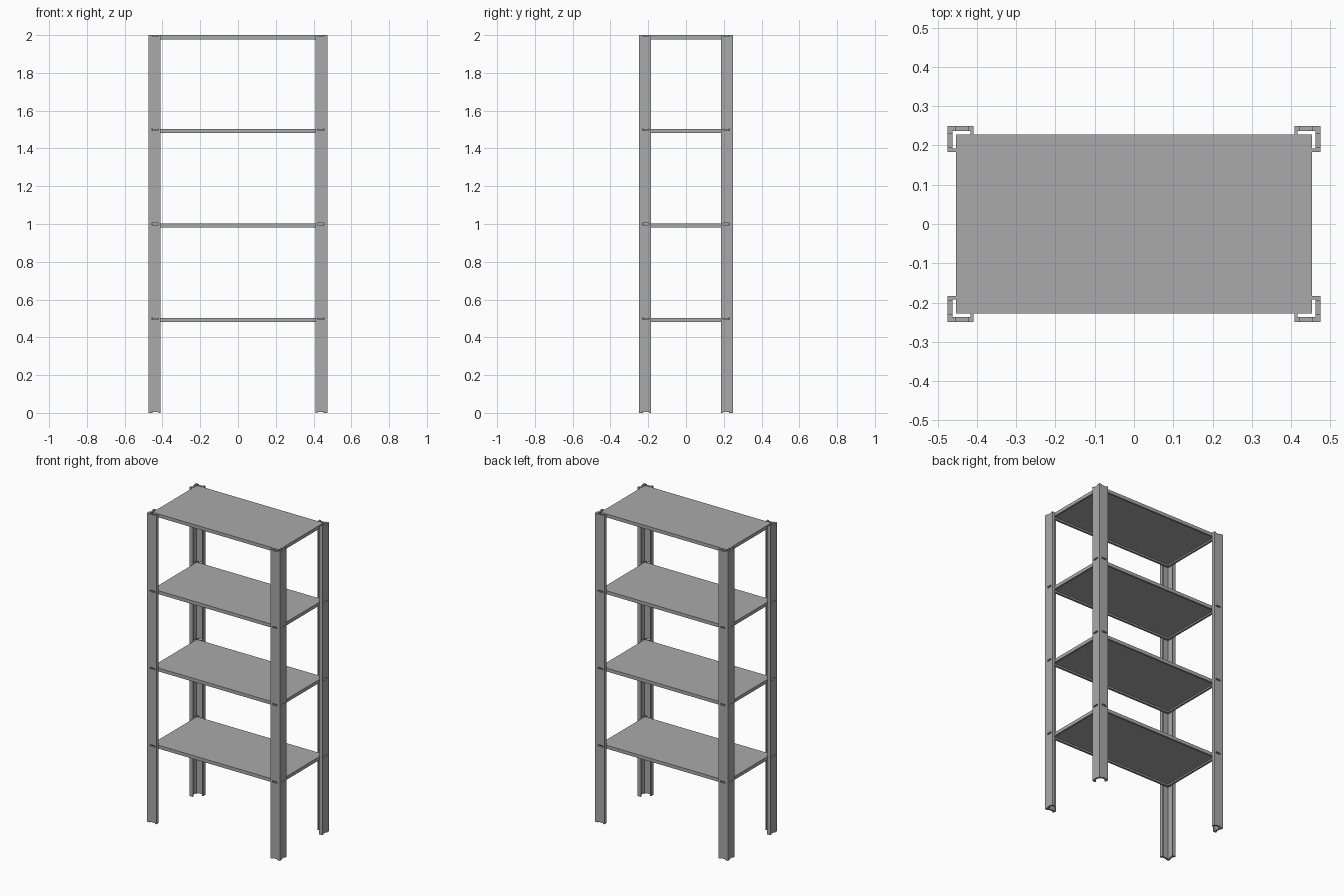
import bpy
import bmesh

HALF_X, HALF_Y, HEIGHT = 0.475, 0.25, 2.0
LEG, WALL, LIP, DEPTH = 0.066, 0.0125, 0.008, 0.0225
SHELF_X, SHELF_Y, SHELF_H, SHEET, HEM = 0.4535, 0.2275, 0.022, 0.004, 0.012
LEVELS = [0.5, 1.0, 1.5, 2.0]

cube = bpy.data.objects.get("Cube")
if cube:
    bpy.data.objects.remove(cube, do_unlink=True)

steel = bpy.data.materials.new("grey steel")
steel.use_nodes = True
steel.diffuse_color = (0.4, 0.4, 0.4, 1)
steel.node_tree.nodes["Principled BSDF"].inputs["Base Color"].default_value = (0.4, 0.4, 0.4, 1)


def finish(name, bm):
    bmesh.ops.recalc_face_normals(bm, faces=bm.faces)
    mesh = bpy.data.meshes.new(name)
    bm.to_mesh(mesh)
    bm.free()
    mesh.materials.append(steel)
    obj = bpy.data.objects.new(name, mesh)
    bpy.context.collection.objects.link(obj)
    return obj


def add_box(bm, low, high):
    cube = bmesh.ops.create_cube(bm, size=1)
    for v in cube["verts"]:
        v.co = [(a + b) / 2 + c * (b - a) for a, b, c in zip(low, high, v.co)]


# Slots in both walls of a post, at every joint between sections
def slot_cutter(name, sx, sy):
    bm = bmesh.new()
    for z in [0.0] + LEVELS:
        for axis in (0, 1):
            low, high = [0.02, -0.01, z - 0.005], [0.054, WALL + 0.004, z + 0.005]
            if axis:
                low[:2], high[:2] = low[1::-1], high[1::-1]
            signs = (sx, sy)
            halves = (HALF_X, HALF_Y)
            a = [s * (h - p) for s, h, p in zip(signs, halves, low)] + [low[2]]
            b = [s * (h - p) for s, h, p in zip(signs, halves, high)] + [high[2]]
            add_box(bm, [min(p) for p in zip(a, b)], [max(p) for p in zip(a, b)])
    cutter = finish(name, bm)
    cutter.hide_render = True
    cutter.hide_viewport = True
    return cutter


# Lipped angle post: half of the section is mirrored across its diagonal
def corner_post(name, sx, sy):
    half = [(0, 0), (LEG, 0), (LEG, DEPTH), (LEG - LIP, DEPTH), (LEG - LIP, WALL), (WALL, WALL)]
    section = half + [(y, x) for x, y in half[-2:0:-1]]
    bm = bmesh.new()
    verts = [bm.verts.new((sx * (HALF_X - x), sy * (HALF_Y - y), 0)) for x, y in section]
    face = bm.faces.new(verts)
    ext = bmesh.ops.extrude_face_region(bm, geom=[face])
    for v in ext["geom"]:
        if isinstance(v, bmesh.types.BMVert):
            v.co.z = HEIGHT
    post = finish(name, bm)
    cut = post.modifiers.new("slots", "BOOLEAN")
    cut.operation = "DIFFERENCE"
    cut.solver = "EXACT"
    cut.object = slot_cutter(name + "_slot_cutter", sx, sy)


for side, sx in (("right", -1), ("left", 1)):
    for end, sy in (("front", -1), ("back", 1)):
        corner_post(f"{end}_{side}_post", sx, sy)


# Folded sheet shelf: concentric rings run from the top sheet round the hem to the underside
def shelf(name, top):
    rings = [(0, 0), (0, SHELF_H), (HEM, SHELF_H), (HEM, SHELF_H - SHEET),
             (SHEET, SHELF_H - SHEET), (SHEET, SHEET)]
    bm = bmesh.new()
    loops = [[bm.verts.new((sx * (SHELF_X - inset), sy * (SHELF_Y - inset), top - drop))
              for sx, sy in ((-1, -1), (1, -1), (1, 1), (-1, 1))] for inset, drop in rings]
    for a, b in zip(loops, loops[1:]):
        for i in range(4):
            j = (i + 1) % 4
            bm.faces.new((a[i], a[j], b[j], b[i]))
    bm.faces.new(loops[0])
    bm.faces.new(loops[-1])
    finish(name, bm)


for name, top in zip(("lower", "middle", "upper", "top"), LEVELS):
    shelf(f"{name}_shelf", top + (0.003 if top < HEIGHT else 0))
